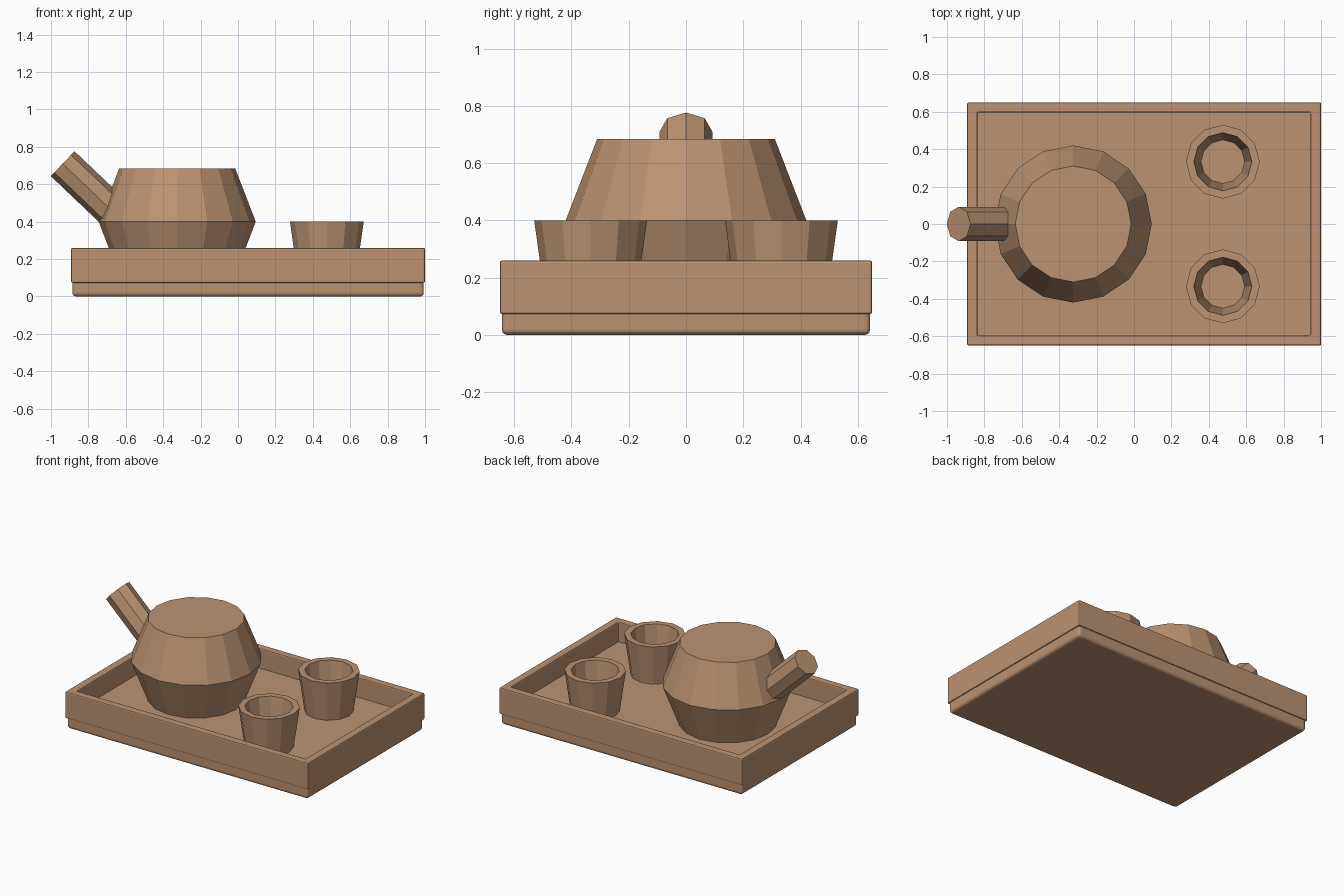
import bpy, bmesh, math
from mathutils import Matrix, Vector

if "Cube" in bpy.data.objects:
    bpy.data.objects.remove(bpy.data.objects["Cube"])

clay = bpy.data.materials.new("warm clay")
clay.diffuse_color = (0.50, 0.29, 0.165, 1)
clay.use_nodes = True
clay.node_tree.nodes["Principled BSDF"].inputs["Base Color"].default_value = clay.diffuse_color


def finish(name, bm, bevel=0.0, segments=2):
    bmesh.ops.recalc_face_normals(bm, faces=bm.faces)
    me = bpy.data.meshes.new(name)
    bm.to_mesh(me)
    bm.free()
    me.materials.append(clay)
    ob = bpy.data.objects.new(name, me)
    bpy.context.collection.objects.link(ob)
    if bevel:
        m = ob.modifiers.new("soft edges", 'BEVEL')
        m.width, m.segments = bevel, segments
    return ob


def loft(bm, loops, closed=False):
    """Skin successive vertex loops; cap the ends or join last to first."""
    rings = [[bm.verts.new(p) for p in loop] for loop in loops]
    pairs = list(zip(rings, rings[1:]))
    if closed:
        pairs.append((rings[-1], rings[0]))
    for a, b in pairs:
        n = len(a)
        for i in range(n):
            j = (i + 1) % n
            bm.faces.new((a[i], a[j], b[j], b[i]))
    if not closed:
        bm.faces.new(rings[0])
        bm.faces.new(rings[-1])


def lathe(name, profile, sides, x, y):
    bm = bmesh.new()
    loft(bm, [[(x + r * math.cos(math.tau * i / sides),
                y + r * math.sin(math.tau * i / sides), z)
               for i in range(sides)] for r, z in profile])
    return finish(name, bm)


def rect(hx, hy, z, cx=0.054):
    return [(cx + sx * hx, sy * hy, z)
            for sx, sy in ((-1, -1), (1, -1), (1, 1), (-1, 1))]


# tray floor slab
bm = bmesh.new()
loft(bm, [rect(0.939, 0.643, 0), rect(0.939, 0.643, 0.12)])
finish("tray_base", bm, 0.02, 3)

# raised rim around the tray
bm = bmesh.new()
loft(bm, [rect(0.946, 0.65, 0.073), rect(0.946, 0.65, 0.26),
          rect(0.89, 0.597, 0.26), rect(0.89, 0.597, 0.073)], closed=True)
finish("tray_rim", bm, 0.008)

# faceted pot
lathe("pot_body", [(0.31, 0.115), (0.42, 0.40), (0.31, 0.685)], 16, -0.325, 0)

# slanted side handle
bm = bmesh.new()
end, direction, length = Vector((-0.9375, 0, 0.71)), Vector((0.725, 0, -0.69)).normalized(), 0.40
turn = Vector((0, 0, 1)).rotation_difference(direction).to_matrix().to_4x4()
bmesh.ops.create_cone(bm, cap_ends=True, segments=8, radius1=0.092, radius2=0.092,
                      depth=length,
                      matrix=Matrix.Translation(end + direction * length / 2) @ turn)
finish("pot_handle", bm)

# two hollow cups
for name, y in (("cup_front", -0.333), ("cup_back", 0.333)):
    lathe(name, [(0.157, 0.115), (0.197, 0.40), (0.155, 0.40), (0.117, 0.135)],
          12, 0.475, y)
